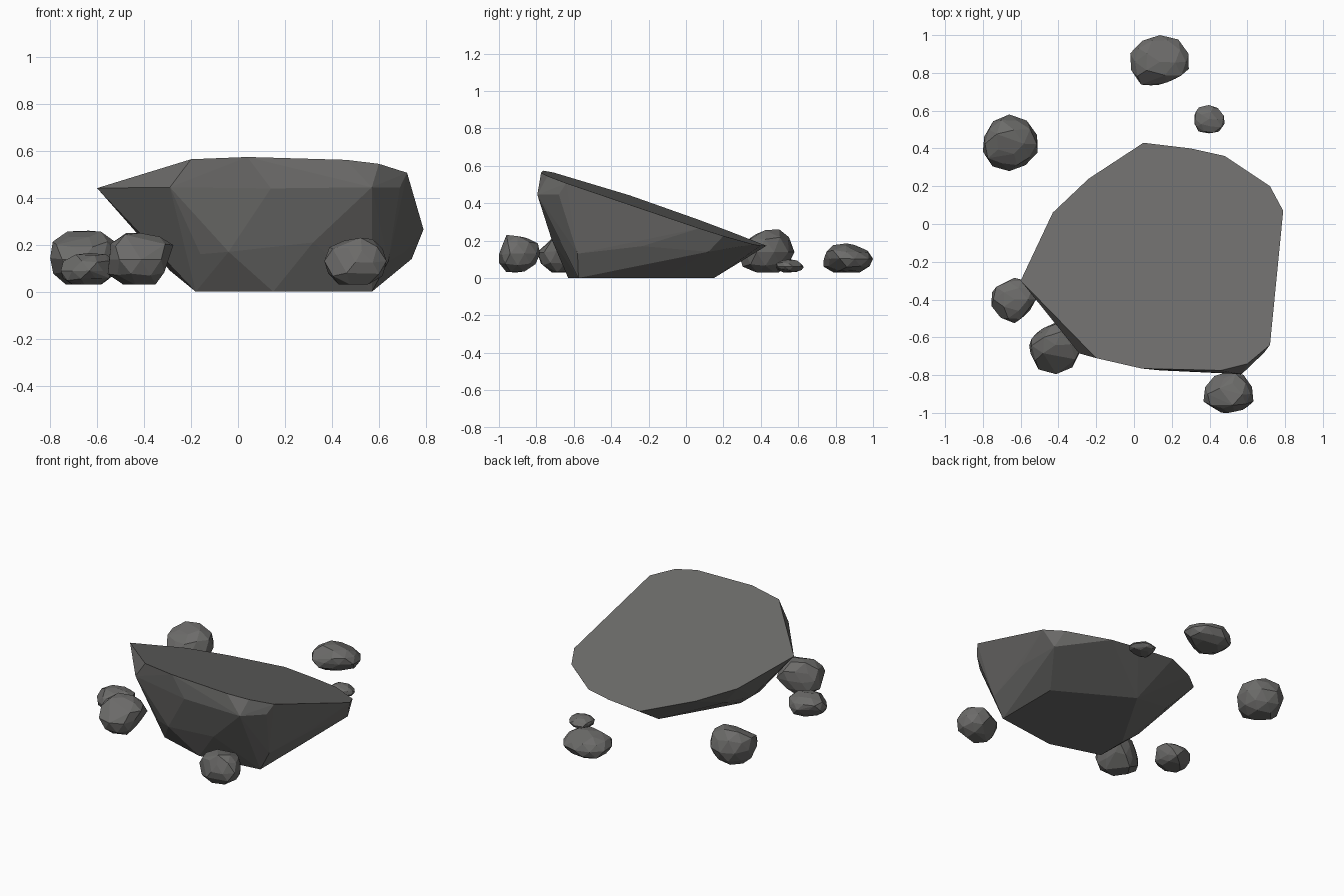
import bpy, bmesh, math, random
from mathutils import Vector

cube = bpy.data.objects.get("Cube")
if cube:
    bpy.data.objects.remove(cube, do_unlink=True)


def make_material(name, colour):
    mat = bpy.data.materials.new(name)
    mat.use_nodes = True
    mat.diffuse_color = colour
    bsdf = next(n for n in mat.node_tree.nodes if n.type == 'BSDF_PRINCIPLED')
    bsdf.inputs["Base Color"].default_value = colour
    bsdf.inputs["Roughness"].default_value = 0.9
    return mat


stone = make_material("dark_stone", (0.15, 0.148, 0.143, 1))


def hull_object(name, points, flatness):
    """Wrap points in a convex faceted skin and merge nearly flat faces."""
    bm = bmesh.new()
    for p in points:
        bm.verts.new(p)
    result = bmesh.ops.convex_hull(bm, input=bm.verts[:])
    loose = {g for g in result["geom_interior"] + result["geom_unused"]
             if isinstance(g, bmesh.types.BMVert)}
    bmesh.ops.delete(bm, geom=list(loose), context='VERTS')
    bmesh.ops.dissolve_limit(bm, angle_limit=math.radians(flatness),
                             verts=bm.verts[:], edges=bm.edges[:])
    bmesh.ops.recalc_face_normals(bm, faces=bm.faces[:])
    mesh = bpy.data.meshes.new(name)
    bm.to_mesh(mesh)
    bm.free()
    mesh.materials.append(stone)
    obj = bpy.data.objects.new(name, mesh)
    bpy.context.collection.objects.link(obj)
    return obj


# Large slab: sloping flat top, faceted sides, small flat foot
def slope(x, y):
    return 0.577 - 0.336 * (y + 0.77) - 0.037 * x


rim = [(.05, .43), (.3, .4), (.48, .36), (.72, .2), (.79, .07), (.72, -.64),
       (.6, -.74), (.46, -.775), (.04, -.765), (-.2, -.71), (-.6, -.3),
       (-.43, .06), (-.24, .24)]
shoulder = [(-.29, -.685, .445), (.14, -.775, .44), (.57, -.795, .445),
            (.69, -.68, .445)]
belly = [(-.04, -.69, .17), (.32, -.72, .21), (.64, -.58, .13),
         (.71, -.235, .17), (.74, .12, .14), (.4, .2, .12),
         (-.28, -.02, .15), (-.29, -.3, .09), (-.16, -.63, .16)]
foot = [(.57, -.575), (.15, -.63), (-.18, -.53), (-.18, -.33),
        (.1, .15), (.57, -.12)]
slab = [(x, y, slope(x, y)) for x, y in rim] + shoulder + belly
slab += [(x, y, 0) for x, y in foot]
hull_object("large_slab", slab, 1.5)


# Small rocks: spheres chipped by random planes, then fitted to a size
def small_rock(name, centre, size, seed, base=0.03):
    rng = random.Random(seed)
    bm = bmesh.new()
    bmesh.ops.create_icosphere(bm, subdivisions=2, radius=1)
    points = [v.co * rng.uniform(0.93, 1.05) for v in bm.verts]
    bm.free()
    chips = [Vector((rng.gauss(0, 1), rng.gauss(0, 1), rng.gauss(0, 1))).normalized()
             for _ in range(7)]
    for normal in chips + [Vector((0, 0, -1))]:
        limit = rng.uniform(0.72, 0.85)
        points = [p - normal * max(0, p.dot(normal) - limit) for p in points]
    low = [min(p[i] for p in points) for i in range(3)]
    high = [max(p[i] for p in points) for i in range(3)]
    origin = (centre[0] - size[0] / 2, centre[1] - size[1] / 2, base)
    fitted = [[origin[i] + size[i] * (p[i] - low[i]) / (high[i] - low[i])
               for i in range(3)] for p in points]
    hull_object(name, fitted, 8)


rocks = {
    "back_right_rock": ((-.655, .43), (.29, .3, .23)),
    "right_rock": ((-.637, -.405), (.235, .24, .135)),
    "front_right_rock": ((-.415, -.655), (.28, .28, .22)),
    "front_left_rock": ((.5, -.89), (.265, .22, .2)),
    "back_rock": ((.135, .867), (.31, .266, .155)),
    "back_pebble": ((.4, .555), (.16, .15, .07)),
}
for seed, (name, (centre, size)) in enumerate(rocks.items()):
    small_rock(name, centre, size, seed + 3)
